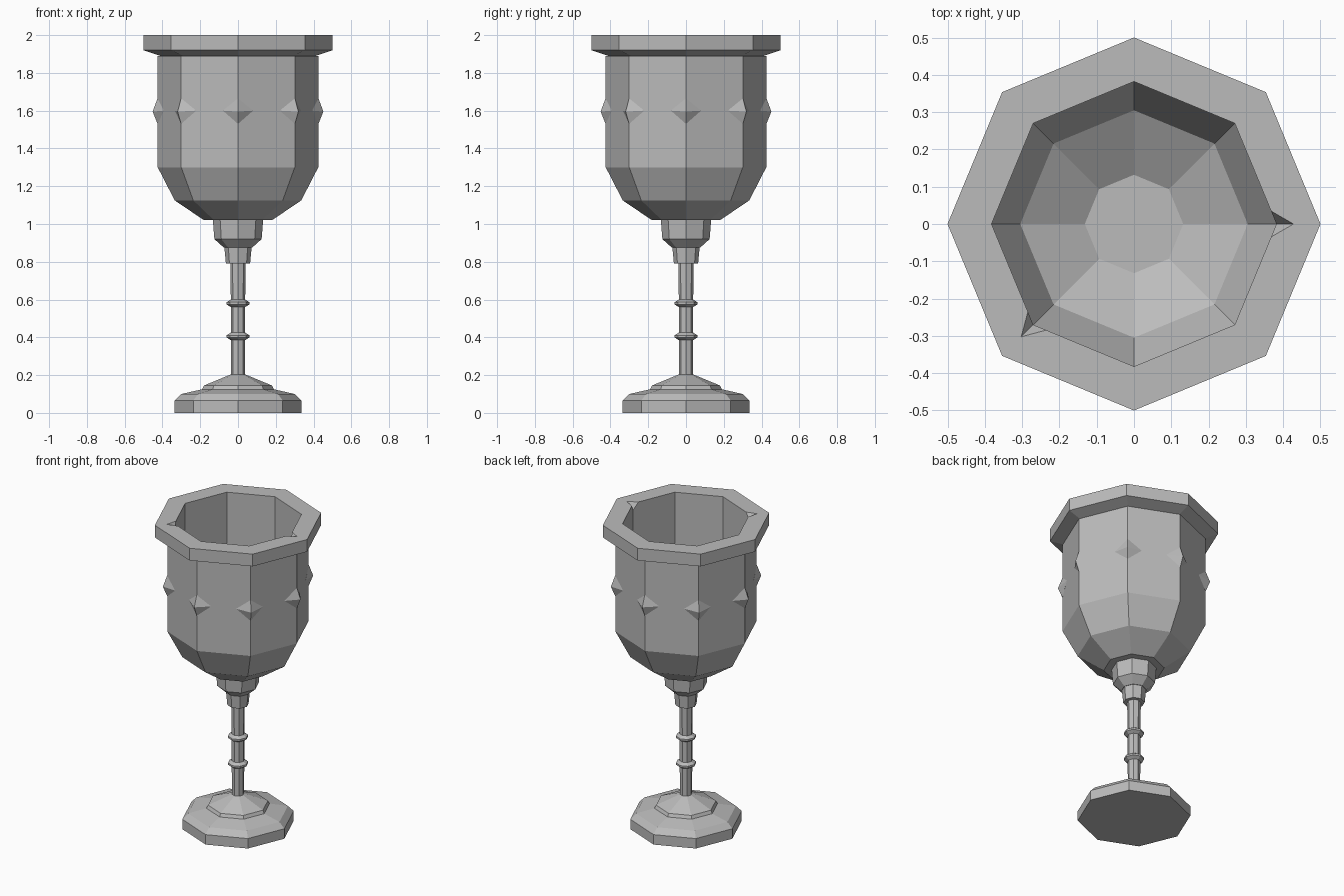
import bpy, bmesh
from math import sin, cos, pi
from mathutils import Matrix, Vector

SIDES = 8
cube = bpy.data.objects.get("Cube")
if cube:
    bpy.data.objects.remove(cube, do_unlink=True)

metal = bpy.data.materials.new("grey_metal")
metal.use_nodes = True
grey = (0.5, 0.5, 0.5, 1)
metal.diffuse_color = grey
metal.node_tree.nodes["Principled BSDF"].inputs["Base Color"].default_value = grey


def finish(name, bm):
    bmesh.ops.recalc_face_normals(bm, faces=bm.faces)
    mesh = bpy.data.meshes.new(name)
    bm.to_mesh(mesh)
    bm.free()
    mesh.materials.append(metal)
    obj = bpy.data.objects.new(name, mesh)
    bpy.context.collection.objects.link(obj)
    return obj


def turned(name, profile):
    """Revolve (radius, height) points into a closed octagonal solid."""
    bm = bmesh.new()
    rings = [[bm.verts.new((r * cos(2 * pi * i / SIDES), r * sin(2 * pi * i / SIDES), z))
              for i in range(SIDES)] for r, z in profile]
    for low, high in zip(rings, rings[1:]):
        for i in range(SIDES):
            j = (i + 1) % SIDES
            bm.faces.new((low[i], low[j], high[j], high[i]))
    bm.faces.new(rings[0])
    bm.faces.new(rings[-1])
    return finish(name, bm)


def hull(name, points, angle):
    """Convex solid around the points, turned about the vertical axis."""
    bm = bmesh.new()
    turn = Matrix.Rotation(angle, 3, 'Z')
    verts = [bm.verts.new(turn @ Vector(p)) for p in points]
    bmesh.ops.convex_hull(bm, input=verts)
    return finish(name, bm)


# Stepped foot
turned("foot", [(0.335, 0), (0.335, 0.065), (0.30, 0.10), (0.19, 0.125),
                (0.18, 0.145), (0.035, 0.205)])

# Slender stem with two rings
stem = [(0.036, 0.19)]
for z in (0.405, 0.58):
    stem += [(0.038, z - 0.02), (0.06, z - 0.006), (0.06, z + 0.006), (0.038, z + 0.02)]
turned("stem", stem + [(0.041, 0.80)])

# Collar and knop under the bowl
turned("collar", [(0.064, 0.79), (0.072, 0.875), (0.06, 0.89)])
turned("knop", [(0.075, 0.875), (0.125, 0.92), (0.134, 1.03)])

# Hollow bowl with flared rim
bowl = turned("bowl", [(0.18, 1.02), (0.335, 1.125), (0.425, 1.30), (0.425, 1.89),
                       (0.41, 1.89), (0.5, 1.92), (0.5, 2.0), (0.382, 2.0),
                       (0.382, 1.32), (0.305, 1.16), (0.132, 1.06)])

# Two chips in the inner edge of the rim
for angle in (0, 1.25 * pi):
    cutter = hull("chip_cutter", [(0.433, 0, 2.005), (0.355, 0.045, 2.005),
                                  (0.355, -0.045, 2.005), (0.365, 0, 1.94)], angle)
    mod = bowl.modifiers.new("chip", 'BOOLEAN')
    mod.operation, mod.solver, mod.object = 'DIFFERENCE', 'EXACT', cutter
    bpy.context.view_layer.objects.active = bowl
    bpy.ops.object.modifier_apply(modifier=mod.name)
    bpy.data.objects.remove(cutter, do_unlink=True)

# Pointed studs on the corners of the bowl
for i in range(SIDES):
    hull(f"stud_{i + 1}", [(0.426, 0, 1.53), (0.426, 0, 1.665), (0.392, 0.08, 1.6),
                           (0.392, -0.08, 1.6), (0.452, 0, 1.595), (0.4, 0, 1.6)],
         2 * pi * i / SIDES)
